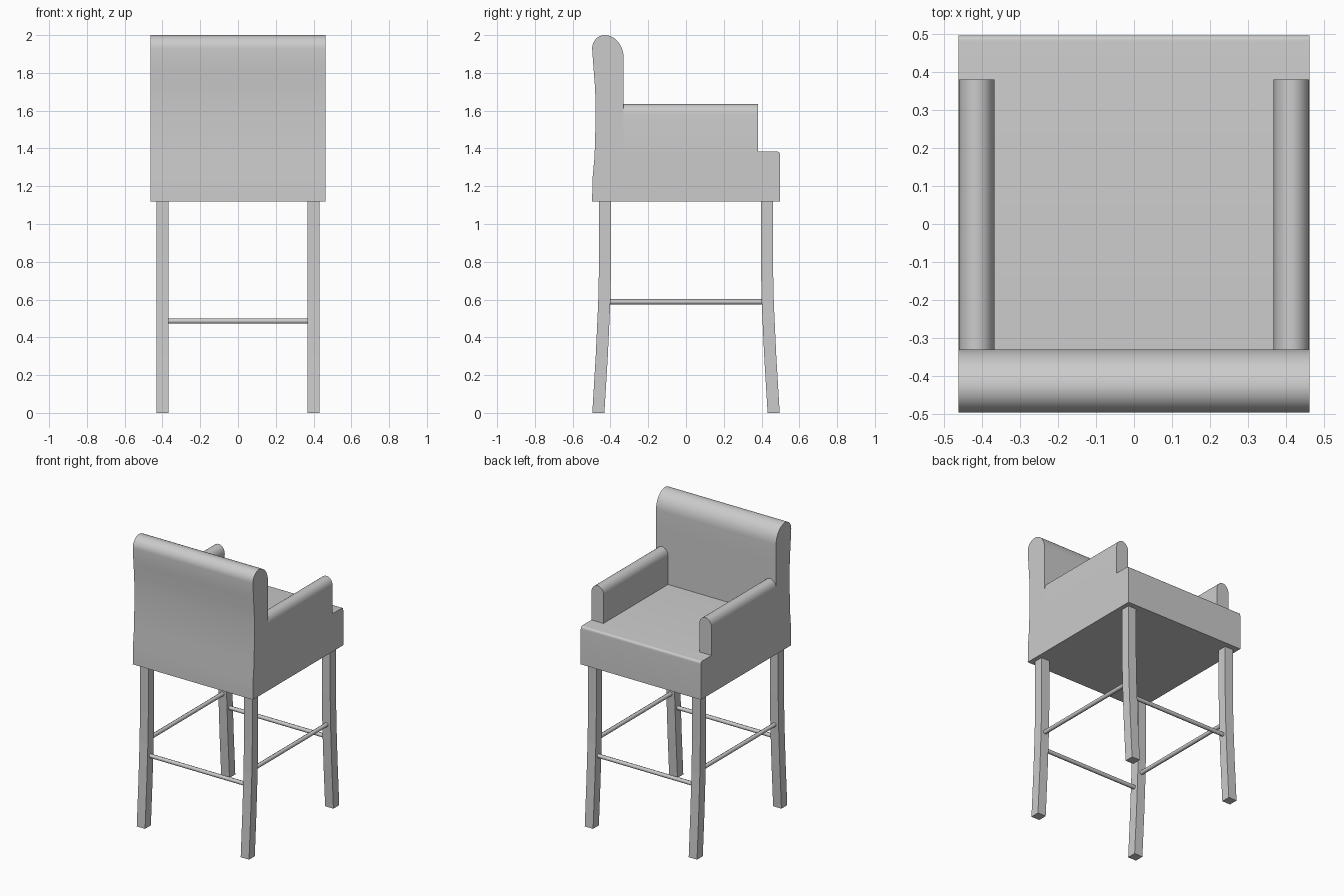
import bpy, bmesh, math

if "Cube" in bpy.data.objects:
    bpy.data.objects.remove(bpy.data.objects["Cube"], do_unlink=True)

grey = bpy.data.materials.new("plain grey")
grey.use_nodes = True
colour = (0.6, 0.6, 0.6, 1)
grey.diffuse_color = colour
grey.node_tree.nodes["Principled BSDF"].inputs["Base Color"].default_value = colour


def loft(name, rings, smooth=None):
    """Skin a list of equal-length rings and cap both ends."""
    bm = bmesh.new()
    loops = [[bm.verts.new(p) for p in ring] for ring in rings]
    n = len(loops[0])
    for a, b in zip(loops, loops[1:]):
        for i in range(n):
            j = (i + 1) % n
            bm.faces.new((a[i], a[j], b[j], b[i]))
    bm.faces.new(loops[0][::-1])
    bm.faces.new(loops[-1])
    bmesh.ops.recalc_face_normals(bm, faces=bm.faces)
    mesh = bpy.data.meshes.new(name)
    bm.to_mesh(mesh)
    bm.free()
    mesh.materials.append(grey)
    obj = bpy.data.objects.new(name, mesh)
    bpy.context.collection.objects.link(obj)
    if smooth:
        bpy.ops.object.select_all(action="DESELECT")
        obj.select_set(True)
        bpy.context.view_layer.objects.active = obj
        bpy.ops.object.shade_smooth_by_angle(angle=math.radians(smooth))
    return obj


def arc(cx, cz, rx, rz, start, end, steps=10):
    angles = [math.radians(start + (end - start) * i / steps) for i in range(steps + 1)]
    return [(cx + rx * math.cos(a), cz + rz * math.sin(a)) for a in angles]


# Backrest: padded side profile extruded across the width
back = [(-0.33, 1.12), (-0.33, 1.6), (-0.33, 1.75)]
back += arc(-0.43, 1.88, 0.1, 0.12, 0, 90)
back += arc(-0.43, 1.93, 0.067, 0.07, 100, 180, 6)
back += [(-0.49, 1.83), (-0.483, 1.74), (-0.478, 1.64),
         (-0.48, 1.5), (-0.484, 1.36), (-0.495, 1.24), (-0.497, 1.12)]
loft("backrest", [[(x, y, z) for y, z in back] for x in (-0.462, 0.462)], 35)

# Seat: upholstered block with a softened front edge
seat = [(-0.34, 1.12), (0.497, 1.12), (0.497, 1.365)]
seat += arc(0.482, 1.37, 0.015, 0.014, 20, 90, 4) + [(-0.34, 1.384)]
loft("seat", [[(x, y, z) for y, z in seat] for x in (-0.462, 0.462)], 35)

for side, label in ((1, "left"), (-1, "right")):
    # Armrest: upright panel with a rounded top
    arm = [(0.37, 1.3), (0.462, 1.3)] + arc(0.415, 1.58, 0.047, 0.055, 0, 180, 12)
    loft(label + "_armrest", [[(side * x, y, z) for x, z in arm]
                              for y in (-0.34, 0.38)], 35)

    # Legs: square posts that sweep outward at the foot
    for end, place in ((1, "front"), (-1, "back")):
        rings = []
        for z, y in ((0, 0.464), (0.3, 0.446), (0.58, 0.433), (0.8, 0.428), (1.13, 0.428)):
            rings.append([(side * x, end * (y + d), z) for x, d in
                          ((0.368, -0.032), (0.432, -0.032), (0.432, 0.032), (0.368, 0.032))])
        loft(label + "_" + place + "_leg", rings)

    # Side stretcher
    loft(label + "_stretcher", [[(side * 0.4 + a, y, z) for a, z in
                                 arc(0, 0.588, 0.014, 0.014, 0, 315, 7)]
                                for y in (-0.42, 0.42)], 50)

# Cross stretchers joining the left and right legs
for end, place in ((1, "front"), (-1, "back")):
    loft(place + "_stretcher", [[(x, end * 0.437 + a, z) for a, z in
                                 arc(0, 0.486, 0.014, 0.014, 0, 315, 7)]
                                for x in (-0.39, 0.39)], 50)
